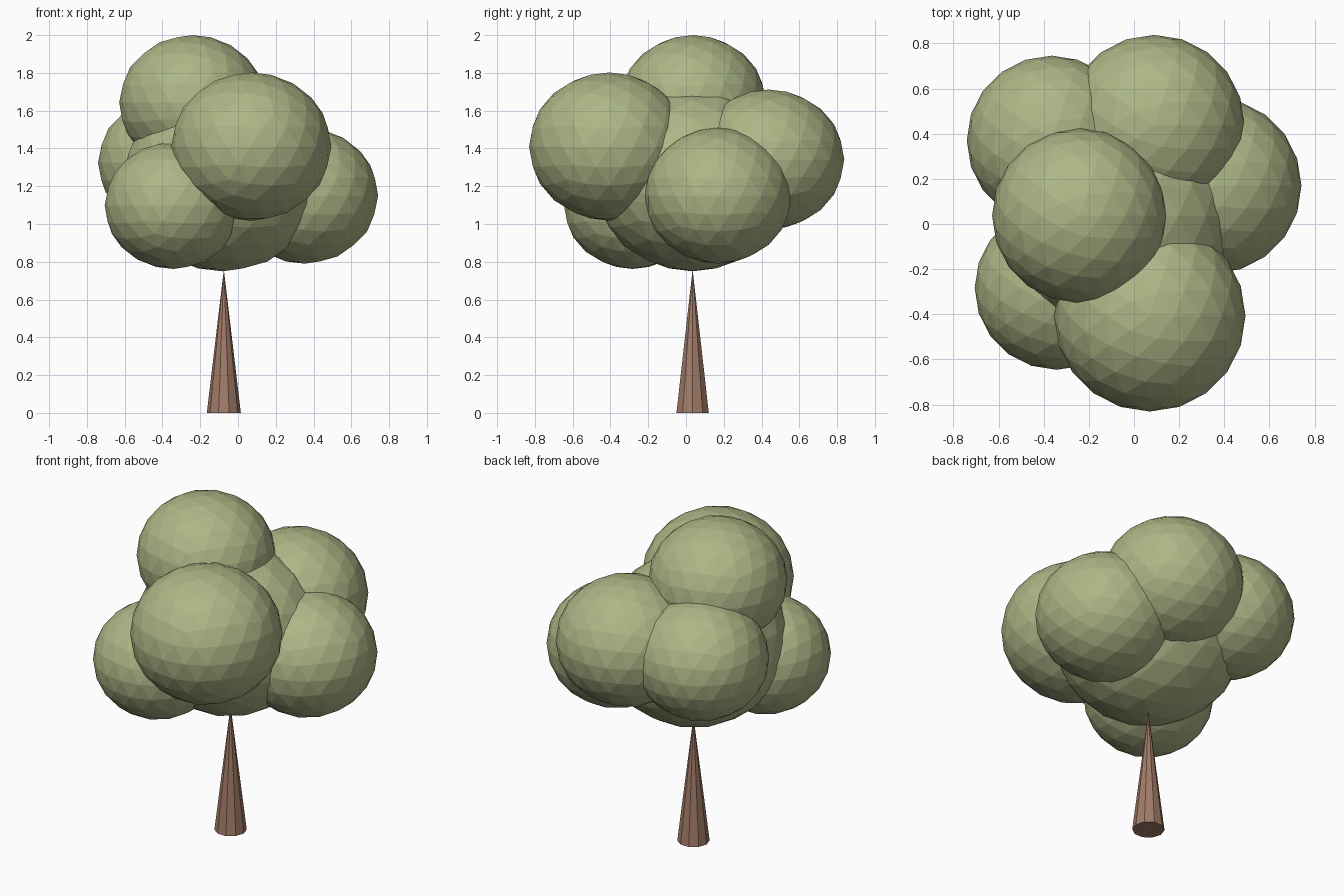
import bpy
import math

if "Cube" in bpy.data.objects:
    bpy.data.objects.remove(bpy.data.objects["Cube"])


def material(name, color):
    m = bpy.data.materials.new(name)
    m.diffuse_color = color
    m.use_nodes = True
    m.node_tree.nodes["Principled BSDF"].inputs["Base Color"].default_value = m.diffuse_color
    return m


leaf = material("leaf_green", (0.42, 0.47, 0.24, 1))
bark = material("bark_brown", (0.36, 0.20, 0.14, 1))

# Trunk: ten-sided cone tapering to a point inside the canopy
H = 0.76
bpy.ops.mesh.primitive_cone_add(vertices=10, radius1=0.09, radius2=0, depth=H,
                                location=(-0.075, 0.035, H / 2),
                                rotation=(0, 0, math.pi / 2))
trunk = bpy.context.object
trunk.name = "trunk"
trunk.data.materials.append(bark)

# Foliage: slightly squashed faceted balls (centre, horizontal radius)
SQUASH = 0.925
clumps = {
    "foliage_core": ((-0.08, 0.035, 1.238), 0.528),
    "foliage_top": ((-0.242, 0.037, 1.642), 0.387),
    "foliage_front": ((0.07, -0.407, 1.41), 0.424),
    "foliage_right": ((0.353, 0.17, 1.15), 0.389),
    "foliage_back": ((0.09, 0.438, 1.342), 0.4),
    "foliage_back_left": ((-0.365, 0.37, 1.325), 0.376),
    "foliage_front_left": ((-0.343, -0.283, 1.098), 0.363),
}
for name, (centre, r) in clumps.items():
    bpy.ops.mesh.primitive_ico_sphere_add(subdivisions=3, radius=r, location=centre)
    ball = bpy.context.object
    ball.name = name
    ball.scale.z = SQUASH
    ball.data.materials.append(leaf)
